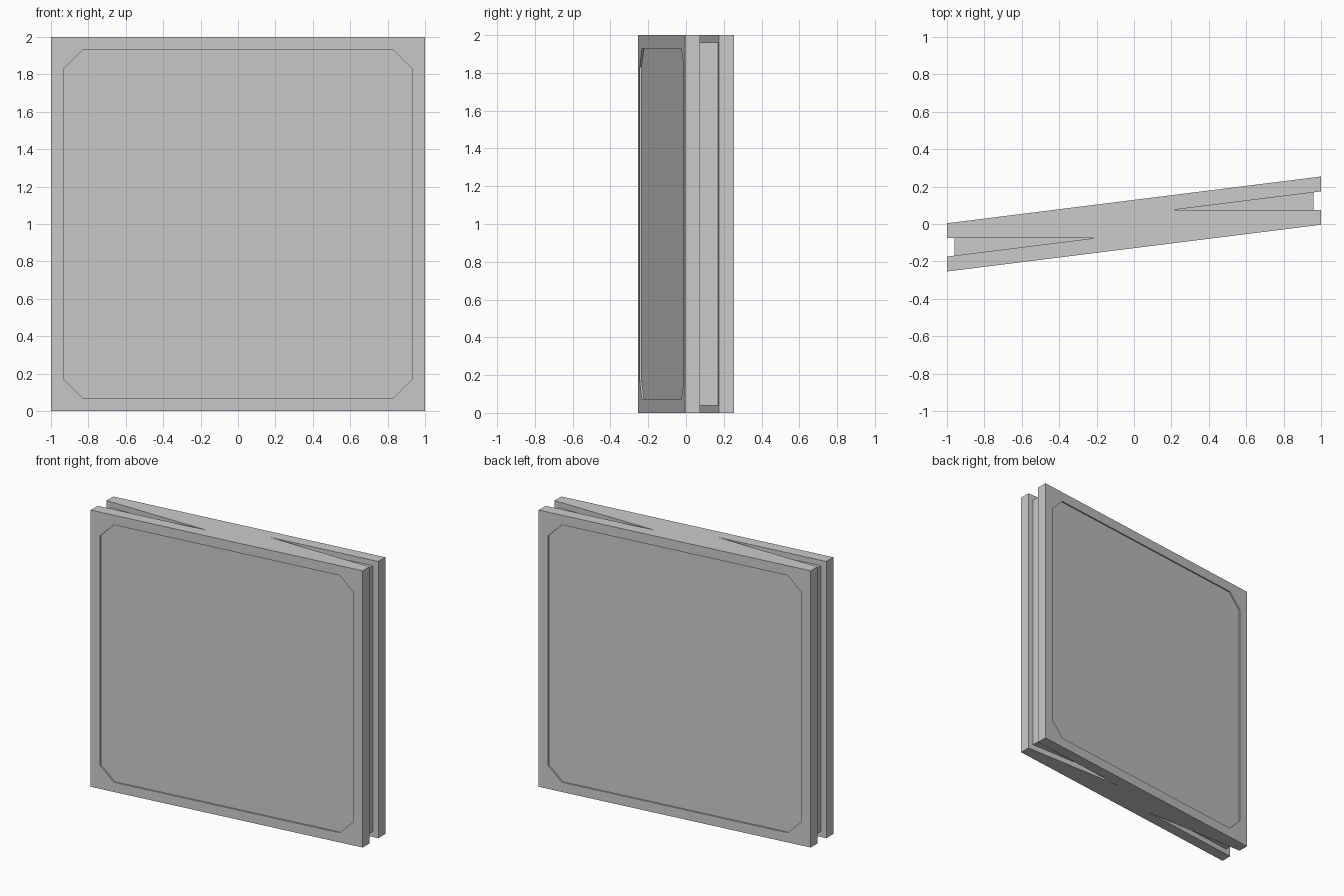
import bpy, bmesh
from mathutils import Vector

if "Cube" in bpy.data.objects:
    bpy.data.objects.remove(bpy.data.objects["Cube"])

SLOPE, HALF = 0.125, 0.129      # slab skew and half thickness along y
TIP_X, TIP_Y = 0.20, 0.074      # inner end of the wedge groove
RECESS = 0.01                   # depth of the face panels


def prism(name, points, offset):
    """Closed prism: polygon of 3D points swept along offset."""
    bm = bmesh.new()
    face = bm.faces.new([bm.verts.new(p) for p in points])
    ext = bmesh.ops.extrude_face_region(bm, geom=[face], use_keep_orig=True)
    verts = [g for g in ext["geom"] if isinstance(g, bmesh.types.BMVert)]
    bmesh.ops.translate(bm, verts=verts, vec=Vector(offset))
    bmesh.ops.recalc_face_normals(bm, faces=bm.faces[:])
    mesh = bpy.data.meshes.new(name)
    bm.to_mesh(mesh)
    bm.free()
    obj = bpy.data.objects.new(name, mesh)
    bpy.context.collection.objects.link(obj)
    return obj


def subtract(target, cutter):
    """Cut one solid out of another, then discard the cutter."""
    mod = target.modifiers.new("cut", 'BOOLEAN')
    mod.operation, mod.solver, mod.object = 'DIFFERENCE', 'EXACT', cutter
    bpy.context.view_layer.objects.active = target
    bpy.ops.object.modifier_apply(modifier=mod.name)
    bpy.data.objects.remove(cutter, do_unlink=True)


# Skewed slab
slab = prism("slab", [(x, SLOPE * x + s * HALF, 0)
                      for x, s in ((-1, -1), (1, -1), (1, 1), (-1, 1))], (0, 0, 2))

for s in (1, -1):
    # Wedge groove running round the top, end and bottom edges
    far = 1.1
    wedge = [(TIP_X, TIP_Y), (far, TIP_Y), (far, TIP_Y + (far - TIP_X) * SLOPE)]
    groove = prism("groove_cutter", [(s * x, s * y, -0.1) for x, y in wedge], (0, 0, 2.2))
    core = prism("core_cutter", [(s * x, -1, z) for x, z in
                                 ((0, 0.04), (0.96, 0.04), (0.96, 1.96), (0, 1.96))], (0, 2, 0))
    subtract(groove, core)
    subtract(slab, groove)

    # Shallow chamfered panel on the broad face
    a, c = 0.93, 0.83
    octagon = [(a, -c), (a, c), (c, a), (-c, a), (-a, c), (-a, -c), (-c, -a), (c, -a)]
    panel = prism("panel_cutter", [(x, SLOPE * x + s * (HALF - RECESS), z + 1)
                                   for x, z in octagon], (0, s * 0.2, 0))
    subtract(slab, panel)
